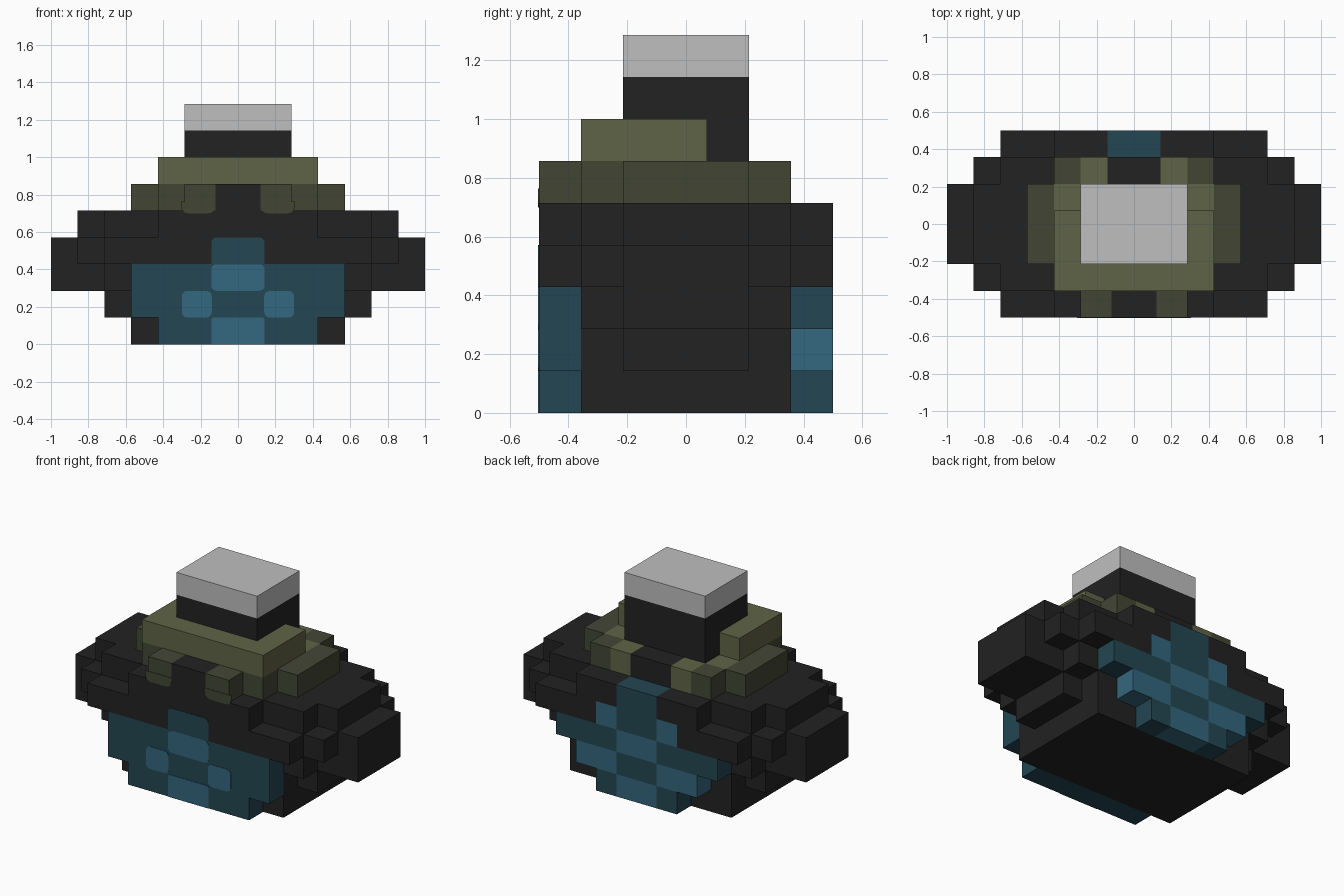
import bpy, bmesh, math

if "Cube" in bpy.data.objects:
    bpy.data.objects.remove(bpy.data.objects["Cube"], do_unlink=True)

U = 1 / 7  # block size


def material(name, srgb):
    col = [((c / 255 + 0.055) / 1.055) ** 2.4 for c in srgb] + [1.0]
    m = bpy.data.materials.new(name)
    m.use_nodes = True
    m.diffuse_color = col
    bsdf = m.node_tree.nodes["Principled BSDF"]
    bsdf.inputs["Base Color"].default_value = col
    bsdf.inputs["Roughness"].default_value = 0.9
    return m


BLACK = material("charcoal", (34, 34, 34))
GREY = material("light grey", (191, 191, 191))
OLIVE = material("olive", (96, 100, 70))
DARK_OLIVE = material("dark olive", (66, 70, 52))
BLUE = material("deep blue", (35, 70, 82))
LIGHT_BLUE = material("steel blue", (52, 103, 126))


def finish(name, bm, mat):
    bmesh.ops.recalc_face_normals(bm, faces=bm.faces)
    me = bpy.data.meshes.new(name)
    bm.to_mesh(me)
    bm.free()
    me.materials.append(mat)
    ob = bpy.data.objects.new(name, me)
    bpy.context.collection.objects.link(ob)
    return ob


def prism(bm, outline, offset):
    """Extrude a closed outline of 3D points by an offset vector."""
    face = bm.faces.new([bm.verts.new(p) for p in outline])
    top = bmesh.ops.extrude_face_region(bm, geom=[face])["geom"]
    verts = [g for g in top if isinstance(g, bmesh.types.BMVert)]
    bmesh.ops.translate(bm, verts=verts, vec=offset)


def layer(name, steps, z0, z1, mat):
    """Symmetric stepped slab; steps are (y0, y1, half width) in blocks."""
    right = []
    for y0, y1, w in steps:
        right += [(w, y0), (w, y1)]
    pts = right + [(-x, y) for x, y in reversed(right)]
    bm = bmesh.new()
    prism(bm, [(x * U, y * U, z0 * U) for x, y in pts], (0, 0, (z1 - z0) * U))
    return finish(name, bm, mat)


def pair(name, x0, x1, y0, y1, z0, z1, mat):
    """The same block on the left and right side."""
    for side, s in (("left", 1), ("right", -1)):
        bm = bmesh.new()
        pts = [(x0, y0), (x1, y0), (x1, y1), (x0, y1)]
        prism(bm, [(s * x * U, y * U, z0 * U) for x, y in pts], (0, 0, (z1 - z0) * U))
        finish(f"{side}_{name}", bm, mat)


def block(name, w, y0, y1, z0, z1, mat):
    layer(name, [(y0, y1, w)], z0, z1, mat)


def plate(name, x0, x1, z0, z1, mat, r_top=0.03, r_bottom=0.03):
    """Thin front plate with rounded corners, in units."""
    pts = []
    for cx, cz, r, a in ((x1, z1, r_top, 0), (x0, z1, r_top, 90),
                         (x0, z0, r_bottom, 180), (x1, z0, r_bottom, 270)):
        if r == 0:
            pts.append((cx, cz))
            continue
        ox = cx - r if cx == x1 else cx + r
        oz = cz - r if cz == z1 else cz + r
        for i in range(6):
            t = math.radians(a + 18 * i)
            pts.append((ox + r * math.cos(t), oz + r * math.sin(t)))
    bm = bmesh.new()
    prism(bm, [(x, -0.499, z) for x, z in pts], (0, -0.004, 0))
    finish(name, bm, mat)


# Dark stepped body, bottom to top
block("body_base", 4, -2.5, 2.5, 0, 1, BLACK)
layer("body_lower", [(-2.5, -1.5, 4), (-1.5, 1.5, 5), (1.5, 2.5, 4)], 1, 2, BLACK)
layer("body_middle", [(-2.5, -1.5, 5), (-1.5, 1.5, 7), (1.5, 2.5, 5)], 2, 3, BLACK)
layer("body_wide", [(-3.5, -2.5, 5), (-2.5, -1.5, 6), (-1.5, 1.5, 7),
                    (1.5, 2.5, 6)], 3, 4, BLACK)
layer("body_upper", [(-3.5, -2.5, 3), (-2.5, -1.5, 5), (-1.5, 1.5, 6),
                     (1.5, 2.5, 5)], 4, 5, BLACK)
pair("back_wide_block", 2, 5, 2.5, 3.5, 3, 4, BLACK)
pair("back_upper_block", 1, 3, 2.5, 3.5, 4, 5, BLACK)

# Blue front panel with its inlays
block("front_panel_base", 3, -3.5, -2.5, 0, 1, BLUE)
block("front_panel", 4, -3.5, -2.5, 1, 3, BLUE)
plate("front_panel_tab", -U, U, 3 * U - 0.002, 4 * U, BLUE, 0.03, 0)
plate("front_inlay_top", -U, U, 2 * U, 3 * U, LIGHT_BLUE)
plate("front_inlay_bottom", -U, U, 0, U, LIGHT_BLUE, 0.015, 0)
plate("front_inlay_left", 0.14, 0.3, U, 2 * U, LIGHT_BLUE)
plate("front_inlay_right", -0.3, -0.14, U, 2 * U, LIGHT_BLUE)

# Chequered back panel
block("back_panel_spine", 1, 2.5, 3.5, 3, 5, BLUE)
pair("back_panel_upper_check", 1, 2, 2.5, 3.5, 3, 4, LIGHT_BLUE)
block("back_panel_middle_check", 1, 2.5, 3.5, 2, 3, LIGHT_BLUE)
pair("back_panel_wing", 1, 4, 2.5, 3.5, 2, 3, BLUE)
block("back_panel_lower_spine", 1, 2.5, 3.5, 1, 2, BLUE)
pair("back_panel_lower_check", 1, 3, 2.5, 3.5, 1, 2, LIGHT_BLUE)
block("back_panel_foot_check", 1, 2.5, 3.5, 0, 1, LIGHT_BLUE)
pair("back_panel_foot", 1, 2, 2.5, 3.5, 0, 1, BLUE)

# Olive collar, lower ring
F = 0.12 / U  # half width of the front gap
block("collar_front_gap", F, -3.5, -2.5, 5, 6, BLACK)
pair("collar_front", F, 2, -3.5, -2.5, 5, 6, DARK_OLIVE)
plate("left_collar_lobe", 0.12, 0.305, 0.70, 5 * U + 0.05, DARK_OLIVE, 0, 0.04)
plate("right_collar_lobe", -0.305, -0.12, 0.70, 5 * U + 0.05, DARK_OLIVE, 0, 0.04)
block("collar_front_inner", 3, -2.5, -1.5, 5, 6, DARK_OLIVE)
pair("collar_side", 3, 4, -1.5, 1.5, 5, 6, DARK_OLIVE)
pair("collar_side_inner", 2, 3, -1.5, 1.5, 5, 6, OLIVE)
pair("collar_back_corner", 2, 3, 1.5, 2.5, 5, 6, DARK_OLIVE)
pair("collar_back", 1, 2, 1.5, 2.5, 5, 6, OLIVE)
block("collar_back_gap", 1, 1.5, 2.5, 5, 6, BLACK)

# Olive collar, upper ring
block("collar_top_front", 3, -2.5, -1.5, 6, 7, OLIVE)
pair("collar_top_side", 2, 3, -1.5, 0.5, 6, 7, OLIVE)

# Neck and pale cap
block("neck", 2, -1.5, 1.5, 5, 8, BLACK)
block("neck_cap", 2, -1.5, 1.5, 8, 9, GREY)
